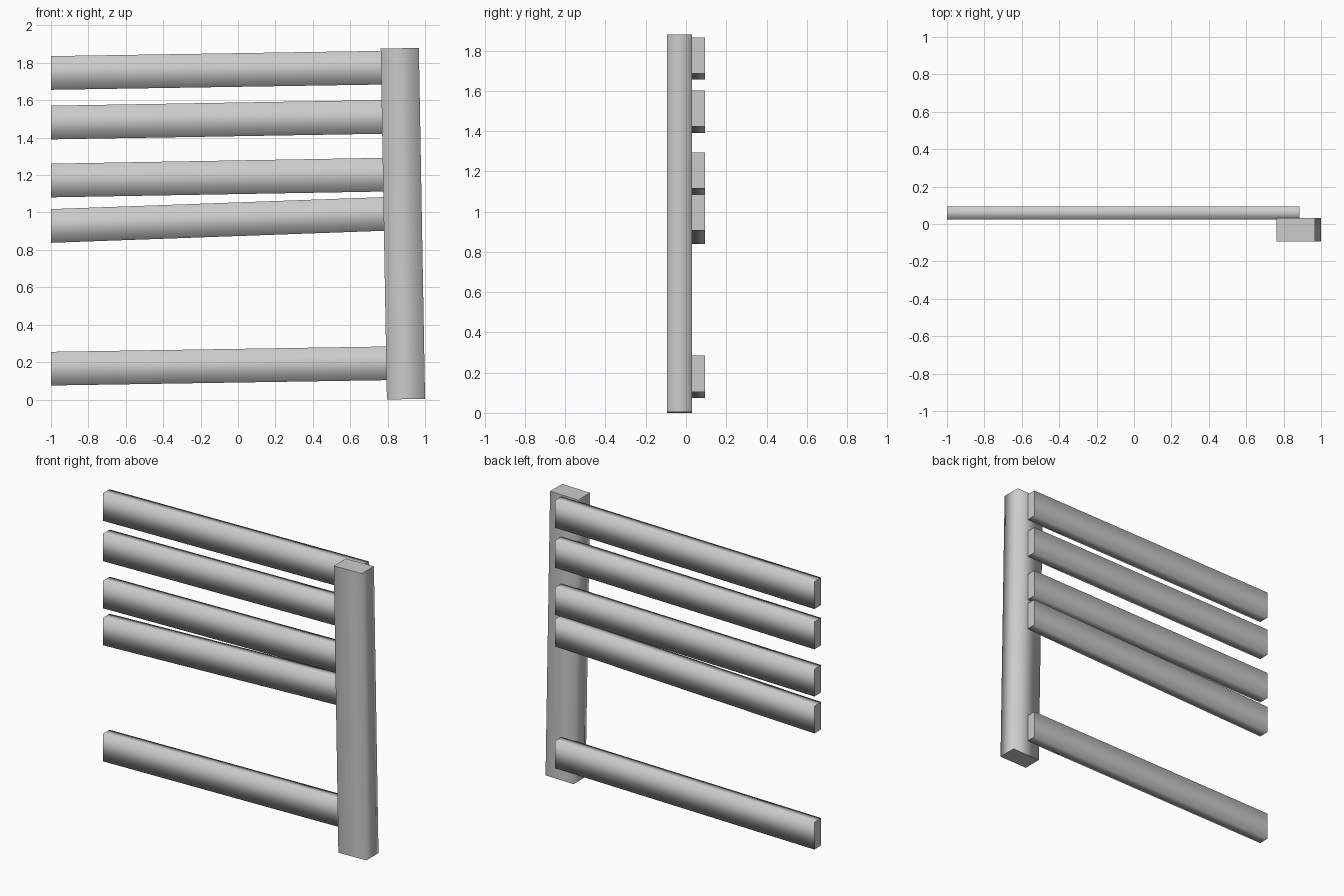
import bpy, bmesh

if "Cube" in bpy.data.objects:
    bpy.data.objects.remove(bpy.data.objects["Cube"])


def board(name, quad, y0, y1, end_edges):
    """Extrude an XZ quad along y; smooth long sides, keep the two end caps sharp."""
    bm = bmesh.new()
    front = [bm.verts.new((x, y0, z)) for x, z in quad]
    back = [bm.verts.new((x, y1, z)) for x, z in quad]
    bm.faces.new(front)
    bm.faces.new(back[::-1])
    for i in range(4):
        j = (i + 1) % 4
        f = bm.faces.new((front[j], front[i], back[i], back[j]))
        if i in end_edges:
            for e in f.edges:
                e.smooth = False
    for f in bm.faces:
        f.smooth = True
    bmesh.ops.recalc_face_normals(bm, faces=bm.faces)
    mesh = bpy.data.meshes.new(name)
    bm.to_mesh(mesh)
    bm.free()
    obj = bpy.data.objects.new(name, mesh)
    bpy.context.collection.objects.link(obj)
    return obj


# Slightly leaning upright post
board("post", [(0.796, 0.0), (1.0, 0.004), (0.967, 1.88), (0.763, 1.876)],
      -0.0945, 0.031, (0, 2))

# Uneven rails behind the post: centre height at the left and right ends
H = 0.09
rails = [(0.165, 0.195), (0.928, 0.996), (1.171, 1.204), (1.481, 1.513), (1.746, 1.776)]
for n, (zl, zr) in enumerate(rails, 1):
    board(f"rail_{n}", [(-1.0, zl - H), (0.885, zr - H), (0.885, zr + H), (-1.0, zl + H)],
          0.024, 0.0945, (1, 3))
